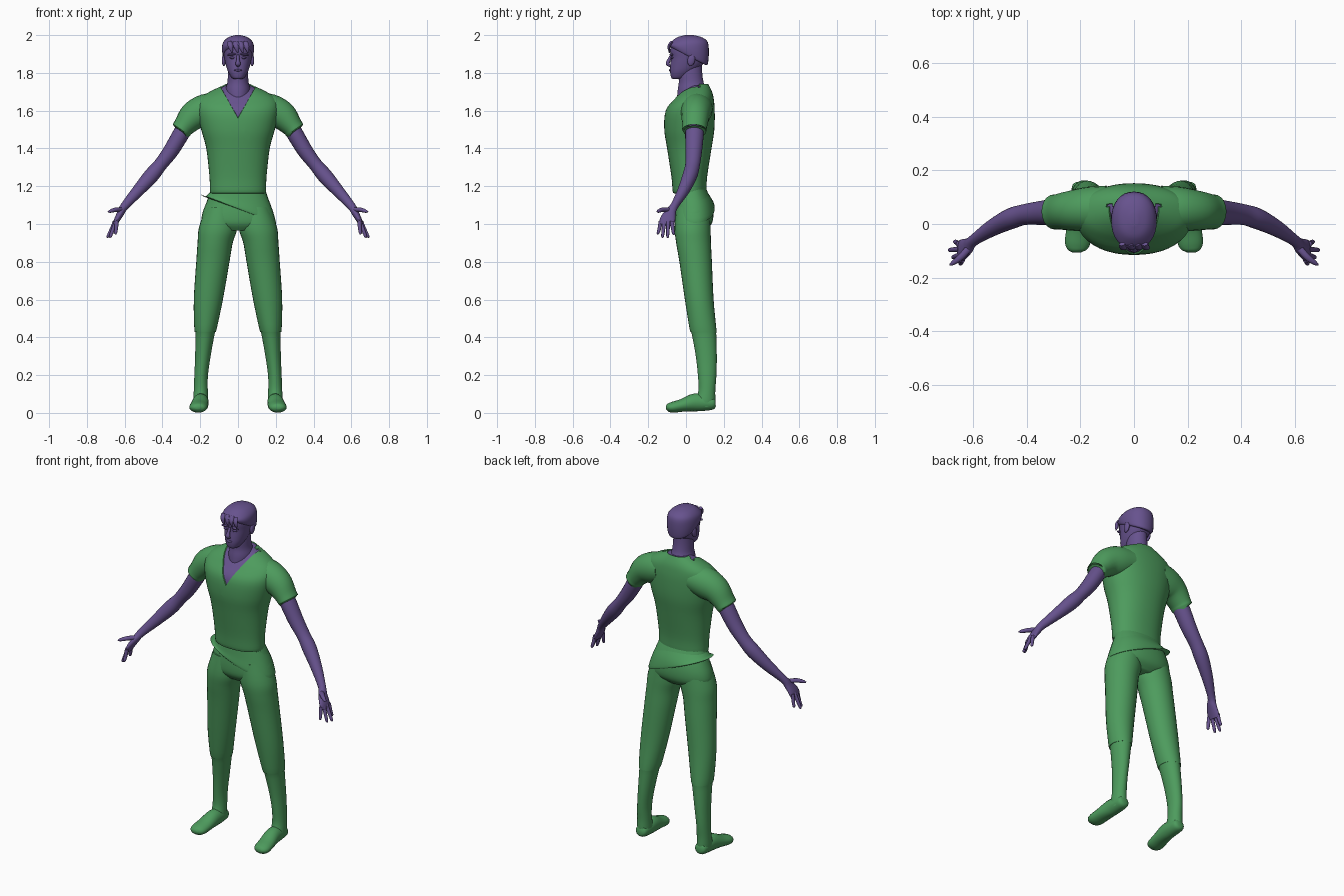
import bpy, bmesh, math
from mathutils import Vector


def make_mat(name, rgb):
    m = bpy.data.materials.new(name)
    m.diffuse_color = (*rgb, 1)
    return m


GREEN = make_mat("green cloth", (0.075, 0.33, 0.11))
PURPLE = make_mat("purple skin", (0.135, 0.085, 0.27))


def smooth_rows(rows, steps):
    """Catmull-Rom interpolation of section rows."""
    out = []
    for i in range(len(rows) - 1):
        p0, p1 = rows[max(i - 1, 0)], rows[i]
        p2, p3 = rows[i + 1], rows[min(i + 2, len(rows) - 1)]
        for s in range(steps):
            t = s / steps
            out.append([b + 0.5 * t * (c - a + t * (2*a - 5*b + 4*c - d + t * (3*(b - c) + d - a)))
                        for a, b, c, d in zip(p0, p1, p2, p3)])
    return out + [list(rows[-1])]


def skin_rings(name, rings, mat):
    """Bridge closed rings of points into a capped mesh object."""
    bm = bmesh.new()
    vs = [[bm.verts.new(p) for p in r] for r in rings]
    n = len(vs[0])
    for a, b in zip(vs, vs[1:]):
        for i in range(n):
            bm.faces.new((a[i], a[(i + 1) % n], b[(i + 1) % n], b[i]))
    bm.faces.new(vs[0][::-1])
    bm.faces.new(vs[-1])
    bmesh.ops.recalc_face_normals(bm, faces=bm.faces)
    me = bpy.data.meshes.new(name)
    bm.to_mesh(me)
    bm.free()
    ob = bpy.data.objects.new(name, me)
    bpy.context.collection.objects.link(ob)
    me.materials.append(mat)
    return ob


def unit_ring(n, power):
    pts = []
    for i in range(n):
        c, s = math.cos(2 * math.pi * i / n), math.sin(2 * math.pi * i / n)
        pts.append((math.copysign(abs(c) ** (2 / power), c), math.copysign(abs(s) ** (2 / power), s)))
    return pts


def stack(name, rows, mat, side=1, n=32, power=2.0, steps=4):
    """Horizontal sections: z, x0, x1, y0, y1, slope of the section along x and y."""
    rings = []
    for z, x0, x1, y0, y1, tx, ty in smooth_rows([(*r, 0, 0)[:7] for r in rows], steps):
        cx, cy, rx, ry = (x0 + x1) / 2, (y0 + y1) / 2, (x1 - x0) / 2, (y1 - y0) / 2
        rings.append([(side * (cx + rx*c), cy + ry*s, z + tx*(cx + rx*c) + ty*ry*s)
                      for c, s in unit_ring(n, power)])
    return skin_rings(name, rings, mat)


def limb(name, rows, mat, side=1, n=20, steps=4, across=(0, 1, 0)):
    """Sections along a path: x, y, z, radius along 'across', radius at right angles to it."""
    rows = smooth_rows(rows, steps)
    pts = [Vector((side * r[0], r[1], r[2])) for r in rows]
    rings = []
    for i, r in enumerate(rows):
        t = (pts[min(i + 1, len(pts) - 1)] - pts[max(i - 1, 0)]).normalized()
        u = Vector(across)
        u = (u - t * u.dot(t)).normalized()
        v = t.cross(u)
        rings.append([pts[i] + u * (r[3] * c) + v * (r[4] * s) for c, s in unit_ring(n, 2)])
    return skin_rings(name, rings, mat)


def blob(name, loc, size, mat, rot=(0, 0, 0)):
    bpy.ops.mesh.primitive_uv_sphere_add(segments=16, ring_count=10, location=loc, rotation=rot)
    ob = bpy.context.object
    ob.name = name
    ob.scale = size
    ob.data.materials.append(mat)


# shirt body
shirt = stack("shirt", [
    (1.165, -.138, .138, -.058, .098), (1.17, -.148, .148, -.07, .108),
    (1.25, -.151, .151, -.077, .112), (1.40, -.168, .168, -.10, .135),
    (1.50, -.195, .195, -.115, .15), (1.60, -.215, .215, -.108, .152),
    (1.66, -.205, .205, -.065, .147), (1.70, -.15, .15, -.028, .138),
    (1.74, -.065, .065, .02, .118)], GREEN, n=40, power=2.2)

# open V neckline cut into the shirt front
shirt.data.materials.append(PURPLE)
bm = bmesh.new()
bm.from_mesh(shirt.data)
V_Z, V_SLOPE = 1.56, 0.56
for s in (-1, 1):
    front = [f for f in bm.faces if f.calc_center_median().y < 0.07 and f.calc_center_median().z > 1.45]
    geom = front + list({e for f in front for e in f.edges}) + list({v for f in front for v in f.verts})
    bmesh.ops.bisect_plane(bm, geom=geom, plane_co=(0, 0, V_Z), plane_no=(s, 0, -V_SLOPE))
opening = []
for f in bm.faces:
    c = f.calc_center_median()
    if c.y < 0.07 and c.z > V_Z and abs(c.x) < V_SLOPE * (c.z - V_Z):
        f.material_index = 1
        opening.append(f)
rim = bmesh.ops.inset_region(bm, faces=opening, thickness=0.002, depth=-0.006)
for f in rim["faces"]:
    f.material_index = 0
bm.to_mesh(shirt.data)
bm.free()

# hips and the slanted wrap around them
stack("hips", [
    (1.20, -.138, .138, -.05, .10), (1.12, -.165, .165, -.055, .135),
    (1.05, -.19, .19, -.06, .145), (1.0, -.185, .185, -.055, .135),
    (.965, -.10, .10, -.03, .10)], GREEN, power=2.2)
stack("hip_wrap", [
    (1.175, -.142, .142, -.055, .11), (1.125, -.172, .172, -.06, .14, -.12),
    (1.085, -.195, .2, -.066, .152, -.36), (1.08, -.185, .19, -.055, .14, -.36)],
    GREEN, power=2.2)

# neck and head
stack("neck", [
    (1.62, -.05, .05, -.05, .09), (1.70, -.066, .066, -.045, .108),
    (1.75, -.056, .056, -.038, .093), (1.80, -.053, .053, -.04, .086),
    (1.86, -.05, .05, -.03, .085)], PURPLE)
stack("head", [
    (1.768, -.02, .02, -.068, -.02), (1.775, -.034, .034, -.078, .0),
    (1.805, -.052, .052, -.084, .045), (1.84, -.064, .064, -.083, .085),
    (1.88, -.073, .073, -.08, .108), (1.92, -.078, .078, -.084, .117),
    (1.96, -.074, .074, -.075, .112), (1.985, -.05, .05, -.045, .085),
    (1.997, -.015, .015, .0, .04)], PURPLE, power=2.2)
stack("hair", [
    (1.885, -.072, .072, -.072, .106, 0, -.5), (1.895, -.081, .081, -.088, .116, 0, -.45),
    (1.93, -.085, .085, -.093, .121, 0, -.2), (1.963, -.078, .078, -.08, .115),
    (1.988, -.052, .052, -.048, .085), (2.0, -.014, .014, -.005, .04)], PURPLE, power=2.2)
for i, x in enumerate((-.045, -.015, .012, .04)):
    limb(f"fringe_lock_{i}", [
        (x, -.075, 1.965, .012, .008), (x + .006, -.09, 1.94, .014, .008),
        (x + .014, -.088, 1.905, .002, .002)], PURPLE, n=8, across=(1, 0, 0))

# face details
limb("nose", [(0, -.078, 1.895, .007, .006), (0, -.09, 1.868, .009, .009),
              (0, -.097, 1.848, .014, .01), (0, -.082, 1.836, .009, .006)],
     PURPLE, n=12, across=(1, 0, 0))
blob("lips", (0, -.083, 1.814), (.02, .007, .006), PURPLE)
for s in (-1, 1):
    blob("brow", (s * .032, -.077, 1.898), (.025, .01, .006), PURPLE, (0, s * .12, 0))
    blob("eye", (s * .03, -.073, 1.88), (.014, .008, .006), PURPLE)
    blob("ear", (s * .075, .028, 1.868), (.011, .02, .032), PURPLE, (-.2, 0, 0))

for s, tag in ((-1, "right"), (1, "left")):
    # sleeve and bare arm
    limb(f"{tag}_sleeve", [
        (.10, .058, 1.615, .085, .08), (.17, .055, 1.60, .084, .088),
        (.235, .05, 1.572, .075, .078), (.285, .046, 1.518, .066, .058),
        (.301, .045, 1.496, .064, .054), (.300, .045, 1.498, .05, .044)], GREEN, s)
    limb(f"{tag}_arm", [
        (.265, .047, 1.54, .046, .042), (.30, .045, 1.48, .049, .044),
        (.355, .041, 1.388, .044, .041), (.41, .035, 1.315, .039, .036),
        (.46, .02, 1.255, .039, .040), (.53, -.015, 1.175, .031, .032),
        (.60, -.062, 1.095, .021, .022), (.62, -.083, 1.06, .031, .019),
        (.642, -.098, 1.02, .041, .015), (.652, -.103, .995, .036, .01)], PURPLE, s)
    # fingers: base y, tip
    for i, (by, tx, ty, tz) in enumerate(((-.134, .648, -.148, .945), (-.114, .675, -.124, .928),
                                          (-.094, .688, -.097, .928), (-.074, .668, -.066, .942))):
        bx = .642 + .004 * i
        limb(f"{tag}_finger_{i}", [
            (bx, by, 1.015, .011, .011), ((bx + tx) / 2, (by + ty) / 2, .975, .0095, .01),
            (tx, ty, tz + .007, .0075, .008), (tx, ty, tz, .003, .003)], PURPLE, s, n=10, steps=3)
    limb(f"{tag}_thumb", [
        (.608, -.08, 1.075, .012, .014), (.645, -.122, 1.076, .012, .013),
        (.675, -.145, 1.068, .009, .009), (.688, -.153, 1.064, .003, .003)],
        PURPLE, s, n=10, across=(0, 0, 1))
    # trouser leg, with a cuff under the knee, running into the shin
    stack(f"{tag}_leg", [
        (1.09, .01, .17, -.05, .125), (.98, .004, .207, -.06, .13), (.90, .028, .214, -.052, .132),
        (.80, .045, .221, -.035, .137), (.60, .08, .234, -.006, .146), (.44, .114, .231, .02, .161),
        (.42, .123, .225, .03, .16), (.30, .145, .227, .052, .163), (.20, .159, .231, .063, .161),
        (.12, .16, .234, .066, .155), (.06, .158, .236, .05, .155), (.03, .165, .23, .06, .148)],
        GREEN, s, n=28)
    # foot
    limb(f"{tag}_foot", [
        (.196, .157, .05, .018, .016), (.196, .145, .05, .034, .032), (.196, .10, .053, .04, .042),
        (.198, .045, .055, .043, .047), (.205, -.02, .04, .047, .034),
        (.211, -.07, .03, .047, .029), (.213, -.095, .029, .036, .021),
        (.213, -.106, .029, .016, .009)], GREEN, s, across=(1, 0, 0))

# smooth shading
bpy.ops.object.select_all(action='SELECT')
bpy.context.view_layer.objects.active = shirt
bpy.ops.object.shade_smooth_by_angle(angle=math.radians(45))
